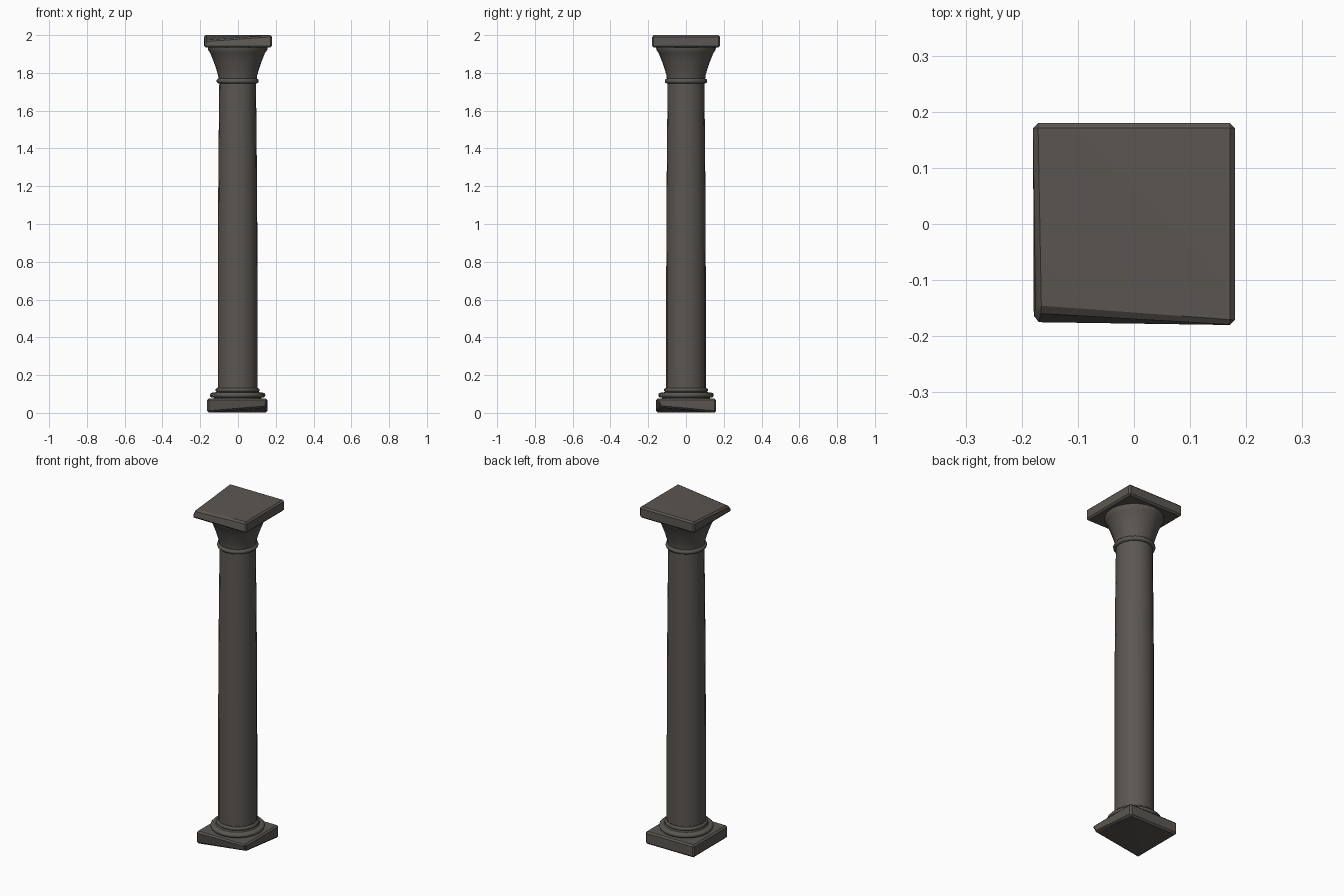
import bpy, bmesh, math
from mathutils import Matrix, Vector

cube = bpy.data.objects.get("Cube")
if cube:
    bpy.data.objects.remove(cube, do_unlink=True)

# One weathered stone colour
stone = bpy.data.materials.new("dark stone")
stone.use_nodes = True
COLOR = (0.105, 0.094, 0.084, 1)
stone.diffuse_color = COLOR
bsdf = stone.node_tree.nodes["Principled BSDF"]
bsdf.inputs["Base Color"].default_value = COLOR
bsdf.inputs["Roughness"].default_value = 0.9


def add_object(name, bm, angle):
    bmesh.ops.recalc_face_normals(bm, faces=bm.faces)
    mesh = bpy.data.meshes.new(name)
    bm.to_mesh(mesh)
    bm.free()
    mesh.materials.append(stone)
    obj = bpy.data.objects.new(name, mesh)
    bpy.context.collection.objects.link(obj)
    bpy.ops.object.select_all(action="DESELECT")
    obj.select_set(True)
    bpy.context.view_layer.objects.active = obj
    bpy.ops.object.shade_smooth_by_angle(angle=math.radians(angle))
    return obj


def lathe(name, profile, sides=20, center=-0.002):
    """Turn (radius, height) points round the column axis and cap both ends."""
    bm = bmesh.new()
    rings = []
    for r, z in profile:
        rings.append([bm.verts.new((center + r * math.cos(2 * math.pi * i / sides),
                                    r * math.sin(2 * math.pi * i / sides), z))
                      for i in range(sides)])
    for low, high in zip(rings, rings[1:]):
        for i in range(sides):
            j = (i + 1) % sides
            bm.faces.new((low[i], low[j], high[j], high[i]))
    bm.faces.new(rings[0][::-1])
    bm.faces.new(rings[-1])
    return add_object(name, bm, 50)


def moulding(name, radius, z, half_height):
    """Rounded ring with a solid core."""
    profile = [(radius - half_height * (1 - math.cos(a)), z + half_height * math.sin(a))
               for a in (math.radians(d) for d in range(-90, 91, 30))]
    return lathe(name, profile)


def slab(name, half, height, z, flip=False, x=0):
    """Square block with worn edges and one broken corner."""
    bm = bmesh.new()
    bmesh.ops.create_cube(bm, size=1)
    bmesh.ops.scale(bm, vec=(2 * half, 2 * half, height), verts=bm.verts)
    for v in bm.verts:
        if v.co.x < 0 and v.co.y < 0 and v.co.z > 0:
            v.co += Vector((0.006, 0.026, -0.027))
    top = max(bm.faces, key=lambda f: f.calc_center_median().z)
    ends = [v for v in top.verts if v.co.x * v.co.y < 0]
    bmesh.ops.connect_verts(bm, verts=ends)
    edges = [e for e in bm.edges if e.calc_face_angle(0) > 0.6]
    bmesh.ops.bevel(bm, geom=edges, offset=0.009, segments=1, affect="EDGES")
    if flip:
        bmesh.ops.rotate(bm, verts=bm.verts, matrix=Matrix.Rotation(math.pi, 3, "Y"))
    bmesh.ops.translate(bm, verts=bm.verts, vec=(x, 0, z))
    return add_object(name, bm, 30)


# Base
slab("plinth", 0.16, 0.074, 0.039, flip=True, x=-0.003)
lathe("base_core", [(0.128, 0.07), (0.122, 0.105), (0.108, 0.115), (0.106, 0.135)])
moulding("lower_base_ring", 0.147, 0.094, 0.013)
moulding("upper_base_ring", 0.117, 0.121, 0.01)

# Shaft with a gentle taper
lathe("shaft", [(0.105, 0.125), (0.105, 0.6), (0.104, 1.0),
                (0.101, 1.4), (0.097, 1.76)])

# Capital
moulding("neck_ring", 0.112, 1.757, 0.013)
lathe("capital", [(0.1, 1.755), (0.103, 1.785), (0.113, 1.82), (0.127, 1.86),
                  (0.145, 1.905), (0.157, 1.922), (0.158, 1.938)])
slab("top_slab", 0.18, 0.066, 1.967)
